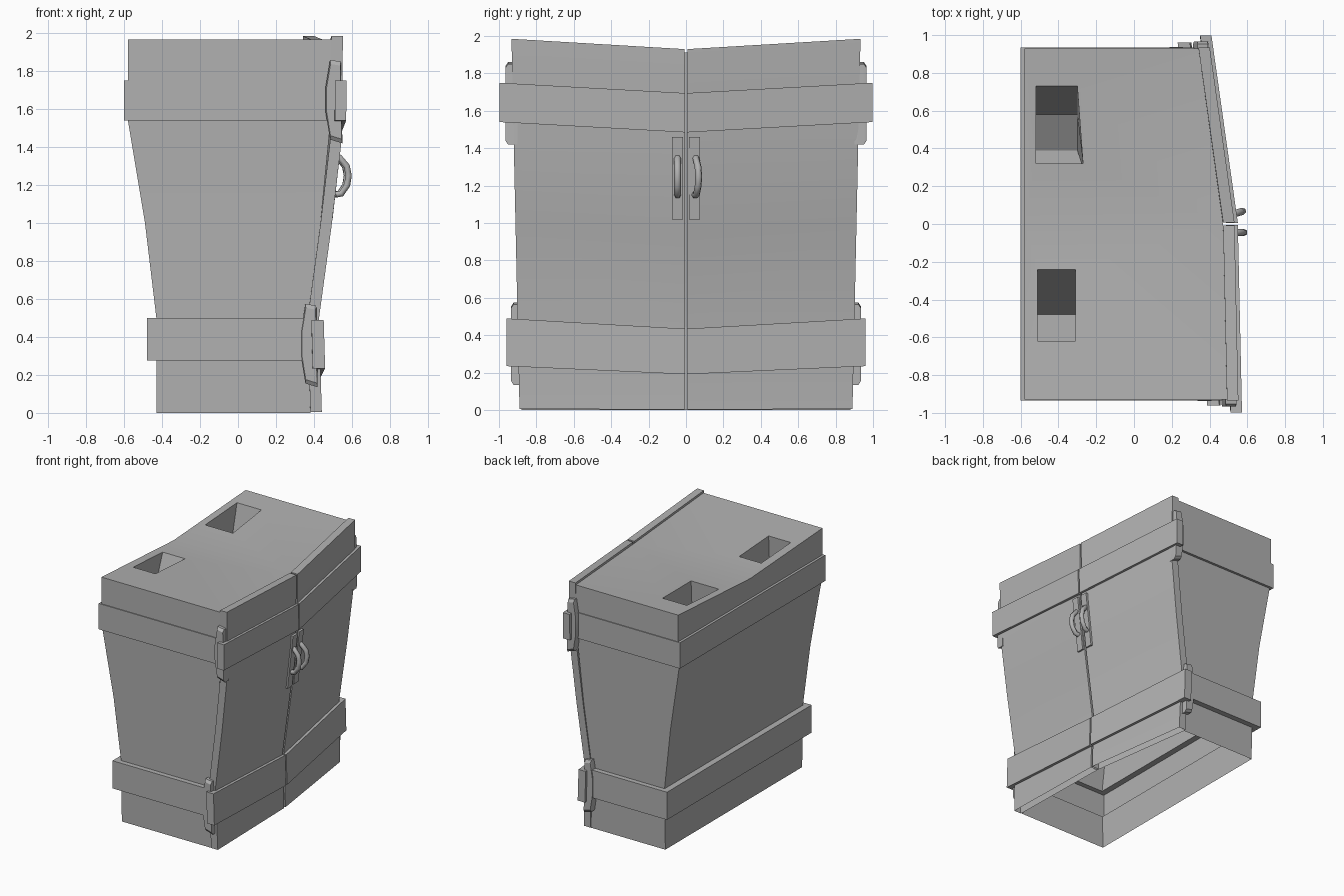
import bpy, bmesh, math

if "Cube" in bpy.data.objects:
    bpy.data.objects.remove(bpy.data.objects["Cube"])

SHIFT = {-1: 0.022, 1: -0.14}          # how far each door end leans out / in
PROFILE = [(0, .422), (.5, .407), (1.0, .475), (1.45, .527), (1.98, .532)]

# Dark grey paint
GREY = bpy.data.materials.new("dark_grey")
GREY.diffuse_color = (.44, .44, .44, 1)
GREY.use_nodes = True
GREY.node_tree.nodes["Principled BSDF"].inputs["Base Color"].default_value = GREY.diffuse_color


def front_x(z, y):
    """x of the door face at a height and a distance along the front."""
    x = PROFILE[-1][1]
    for (z0, a), (z1, b) in zip(PROFILE, PROFILE[1:]):
        if z <= z1:
            x = a + (b - a) * (z - z0) / (z1 - z0)
            break
    return x + abs(y) * SHIFT[1 if y > 0 else -1]


def sag(z):
    """The cabinet dips towards its middle."""
    return .055 * min(1, z / .3)


def finish(bm, name):
    bmesh.ops.recalc_face_normals(bm, faces=bm.faces)
    me = bpy.data.meshes.new(name)
    bm.to_mesh(me)
    bm.free()
    me.materials.append(GREY)
    ob = bpy.data.objects.new(name, me)
    bpy.context.collection.objects.link(ob)
    bpy.ops.object.select_all(action='DESELECT')
    ob.select_set(True)
    bpy.context.view_layer.objects.active = ob
    bpy.ops.object.shade_smooth_by_angle(angle=math.radians(25))
    return ob


def loft(bm, rings, bottom=True, top=True):
    vs = [[bm.verts.new(p) for p in r] for r in rings]
    n = len(vs[0])
    for a, b in zip(vs, vs[1:]):
        for i in range(n):
            j = (i + 1) % n
            bm.faces.new((a[i], a[j], b[j], b[i]))
    if bottom:
        bm.faces.new(vs[0][::-1])
    if top:
        bm.faces.new(vs[-1])
    return vs


# Body: open-bottomed shell with two raised bands (z, back x, half width)
TOP = 1.967
levels = [(0, -.43, .88), (.275, -.43, .885), (.275, -.48, .93), (.5, -.48, .93),
          (.5, -.43, .89), (1.0, -.49, .90), (1.54, -.58, .915), (1.54, -.6, .935),
          (1.75, -.6, .935), (1.75, -.58, .928), (TOP, -.58, .928)]
rings = []
for z, bx, w in levels:
    m = z - sag(z)
    back = m if z == TOP else z
    rings.append([(bx, -w, z), (front_x(z, -w) - .06, -w, z), (front_x(z, 0) - .06, 0, m),
                  (front_x(z, w) - .06, w, z), (bx, w, z), (bx, 0, back)])
bm = bmesh.new()
top = loft(bm, rings, bottom=False, top=False)[-1]


def top_point(x, y):
    return (x, y, TOP - .055 * (1 - abs(y) / .928))


# Top halves with leaning shafts: hole corners, then (depth, low y, high y) steps
holes = [
    ((0, 1, 2, 5), [(-.51, -.62), (-.31, -.62), (-.31, -.24), (-.51, -.24)],
     [(.65, -.65, -.48)]),
    ((5, 2, 3, 4), [(-.52, .32), (-.27, .32), (-.30, .73), (-.52, .73)],
     [(.62, .29, .58), (.74, .29, .39)]),
]
for idx, corners, steps in holes:
    outer = [top[i] for i in idx]
    shaft = [[top_point(x, y) for x, y in corners]]
    for d, lo, hi in steps:
        shaft.append([(x, lo if i < 2 else hi, 1.95 - d) for i, (x, _) in enumerate(corners)])
    rim = loft(bm, shaft, bottom=False)[0]
    for i in range(4):
        j = (i + 1) % 4
        bm.faces.new((outer[i], outer[j], rim[j], rim[i]))
finish(bm, "cabinet_body")


def slab(name, side, zs, start, width, out, thick, bottom=True):
    """Upright slab following one half of the leaning front."""
    bm = bmesh.new()
    rings = []
    for z in zs:
        w = width(z) * side
        c, e = front_x(z, 0) + out, front_x(z, w) + out
        m = z - sag(z)
        rings.append([(c - thick, start * side, m), (c, start * side, m), (e, w, z), (e - thick, w, z)])
    loft(bm, rings, bottom=bottom)
    return finish(bm, name)


def hinge(name, side, dx, dz, y0):
    """Chamfered strap on the side of the cabinet."""
    prof = [(.485, 1.86), (.462, 1.72), (.462, 1.58), (.485, 1.44), (.55, 1.42), (.542, 1.85)]
    cx, cz = .51, 1.64
    bm = bmesh.new()
    rings = []
    for y, s in ((y0 - .03, 1), (y0 + .022, 1), (y0 + .036, .9)):
        rings.append([(cx + (x - cx) * s + dx, y * side, cz + (z - cz) * s + dz) for x, z in prof])
    loft(bm, rings)
    finish(bm, name)


def handle(name, side):
    yc = .045 * side
    # Backing plate
    bm = bmesh.new()
    rings = []
    for z in (1.02, 1.46):
        x = front_x(z, yc)
        rings.append([(x - .01, yc - .03, z), (x + .02, yc - .03, z),
                      (x + .02, yc + .03, z), (x - .01, yc + .03, z)])
    loft(bm, rings)
    finish(bm, name + "_plate")
    # Bowed grip
    cu = bpy.data.curves.new(name + "_grip", 'CURVE')
    cu.dimensions = '3D'
    cu.bevel_depth = .019
    cu.bevel_resolution = 1
    cu.use_fill_caps = True
    cu.materials.append(GREY)
    path = [(.01, 1.15), (.04, 1.155), (.07, 1.2), (.078, 1.25), (.068, 1.3), (.03, 1.345), (.005, 1.35)]
    sp = cu.splines.new('POLY')
    sp.points.add(len(path) - 1)
    for p, (dx, z) in zip(sp.points, path):
        lean = .02 * (dx / .07) if side > 0 else 0
        p.co = (front_x(1.25, yc) + dx, yc + lean, z, 1)
    bpy.context.collection.objects.link(bpy.data.objects.new(name + "_grip", cu))


for side, tag in ((-1, "left"), (1, "right")):
    # Door, its bands, hinges and handle
    slab(tag + "_door", side, (.005, .5, 1.0, 1.45, 1.985), .008,
         lambda z: .89 + .043 * z / 1.98, 0, .06, bottom=False)
    slab(tag + "_upper_door_band", side, (1.54, 1.75), .006, lambda z: .997, .02, .06)
    slab(tag + "_lower_door_band", side, (.235, .49), .006, lambda z: .96, .023, .065)
    shift = -.15 if side > 0 else 0
    hinge(tag + "_upper_hinge", side, shift, 0, .93)
    hinge(tag + "_lower_hinge", side, shift - .13, -1.285, .90)
    handle(tag + "_handle", side)
